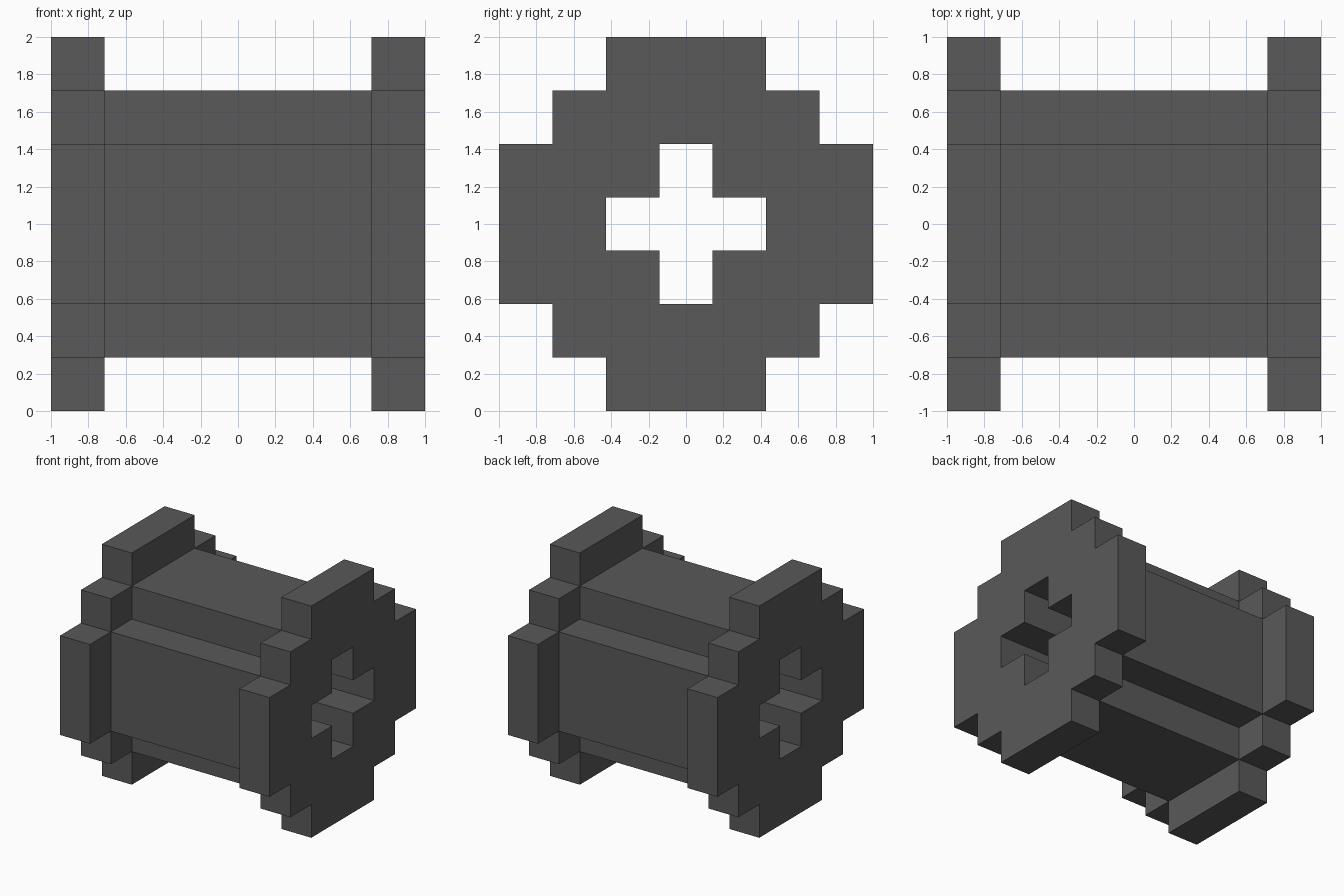
import bpy, bmesh
from mathutils import Vector

default_cube = bpy.data.objects.get("Cube")
if default_cube:
    bpy.data.objects.remove(default_cube, do_unlink=True)

U = 1 / 7  # half of one block

# Single flat colour
grey = bpy.data.materials.new("dark_grey")
grey.use_nodes = True
colour = (0.1, 0.1, 0.1, 1)
grey.diffuse_color = colour
bsdf = next(n for n in grey.node_tree.nodes if n.type == 'BSDF_PRINCIPLED')
bsdf.inputs["Base Color"].default_value = colour

# Stepped outlines, one quarter each, in block halves (y, z)
FLANGE = [(7, 3), (5, 3), (5, 5), (3, 5), (3, 7)]
BARREL = [(5, 3), (3, 3), (3, 5)]
HOLE = [(3, 1), (1, 1), (1, 3)]


def outline(quarter):
    """Repeat a quarter outline by quarter turns into a closed loop."""
    points = []
    for _ in range(4):
        points += quarter
        quarter = [(-z, y) for y, z in quarter]
    return points


def stepped_ring(name, quarter, x0, x1):
    """Extrude a stepped outline with the cross-shaped hole along x."""
    bm = bmesh.new()
    for loop in (outline(quarter), outline(HOLE)):
        verts = [bm.verts.new((x0 * U, y * U, 1 + z * U)) for y, z in loop]
        for a, b in zip(verts, verts[1:] + verts[:1]):
            bm.edges.new((a, b))
    bmesh.ops.triangle_fill(bm, edges=bm.edges[:], use_beauty=True,
                            normal=Vector((1, 0, 0)))
    result = bmesh.ops.extrude_face_region(bm, geom=bm.faces[:],
                                           use_keep_orig=True)
    moved = [g for g in result["geom"] if isinstance(g, bmesh.types.BMVert)]
    bmesh.ops.translate(bm, verts=moved, vec=((x1 - x0) * U, 0, 0))
    bmesh.ops.recalc_face_normals(bm, faces=bm.faces[:])
    mesh = bpy.data.meshes.new(name)
    bm.to_mesh(mesh)
    bm.free()
    mesh.materials.append(grey)
    obj = bpy.data.objects.new(name, mesh)
    bpy.context.scene.collection.objects.link(obj)
    return obj


# Barrel between two end flanges
stepped_ring("barrel", BARREL, -5, 5)
stepped_ring("right_flange", FLANGE, -7, -5)
stepped_ring("left_flange", FLANGE, 5, 7)
